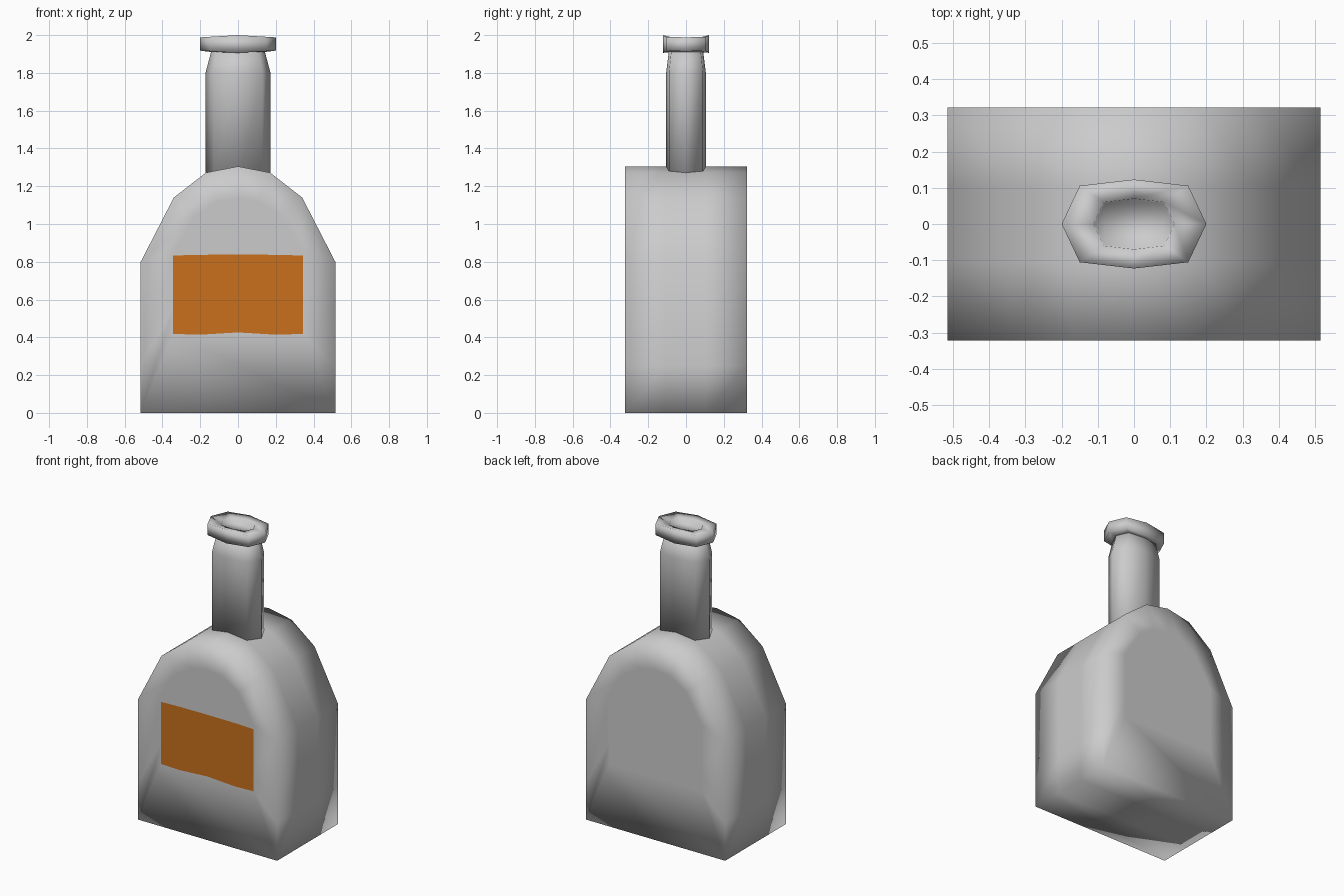
import bpy, bmesh

if "Cube" in bpy.data.objects:
    bpy.data.objects.remove(bpy.data.objects["Cube"])


def loft(name, rings, smooth_all=True):
    """Skin a list of equal-length rings and cap both ends."""
    bm = bmesh.new()
    loops = [[bm.verts.new(p) for p in ring] for ring in rings]
    n = len(loops[0])
    for a, b in zip(loops, loops[1:]):
        for i in range(n):
            j = (i + 1) % n
            bm.faces.new((a[i], a[j], b[j], b[i]))
    bm.faces.new(loops[0][::-1])
    bm.faces.new(loops[-1])
    bmesh.ops.recalc_face_normals(bm, faces=bm.faces)
    for f in bm.faces:
        f.smooth = smooth_all
    mesh = bpy.data.meshes.new(name)
    bm.to_mesh(mesh)
    bm.free()
    obj = bpy.data.objects.new(name, mesh)
    bpy.context.collection.objects.link(obj)
    return obj


# Body: flat-sided flask, front outline carried from front to back
half = [(0.515, 0), (0.515, 0.25), (0.515, 0.8), (0.34, 1.14), (0.17, 1.272)]
outline = half + [(0, 1.305)] + [(-x, z) for x, z in reversed(half)]


def section(y, inner=False):
    if inner:  # flat panel inside the front and back faces
        return [(x * 0.66, y, 0.42 + z * 0.55) for x, z in outline]
    return [(x, y, z) for x, z in outline]


D = 0.322
loft("bottle_body", [section(-D, True), section(-D), section(-0.105),
                     section(0.105), section(D), section(D, True)])

# Neck and lip: oval eight-sided rings
OVAL = [(1, 0), (0.75, 0.86), (0, 1), (-0.75, 0.86),
        (-1, 0), (-0.75, -0.86), (0, -1), (0.75, -0.86)]


def oval(rx, ry, z, bulge=0.0):
    return [(x * rx, y * ry, z + bulge * (1 - abs(x))) for x, y in OVAL]


loft("bottle_neck", [oval(0.172, 0.105, 1.22), oval(0.172, 0.105, 1.8),
                     oval(0.14, 0.09, 1.92)])
loft("bottle_lip", [oval(0.14, 0.09, 1.91), oval(0.2, 0.123, 1.918, -0.012),
                    oval(0.2, 0.123, 1.988, 0.012), oval(0.112, 0.07, 1.985),
                    oval(0.108, 0.067, 1.968)])

# Label: thin orange sheet on the front face
cols = [(-0.343, 0.418, 0.833), (-0.2, 0.414, 0.837), (0, 0.426, 0.838),
        (0.2, 0.414, 0.837), (0.343, 0.418, 0.833)]
verts = [(x, -D - 0.002, z) for x, lo, hi in cols for z in (lo, hi)]
faces = [(2 * i, 2 * i + 2, 2 * i + 3, 2 * i + 1) for i in range(len(cols) - 1)]
mesh = bpy.data.meshes.new("label")
mesh.from_pydata(verts, [], faces)
label = bpy.data.objects.new("label", mesh)
bpy.context.collection.objects.link(label)
orange = bpy.data.materials.new("orange")
orange.diffuse_color = (0.58, 0.16, 0.012, 1)
orange.use_nodes = True
orange.node_tree.nodes["Principled BSDF"].inputs["Base Color"].default_value = orange.diffuse_color
mesh.materials.append(orange)
